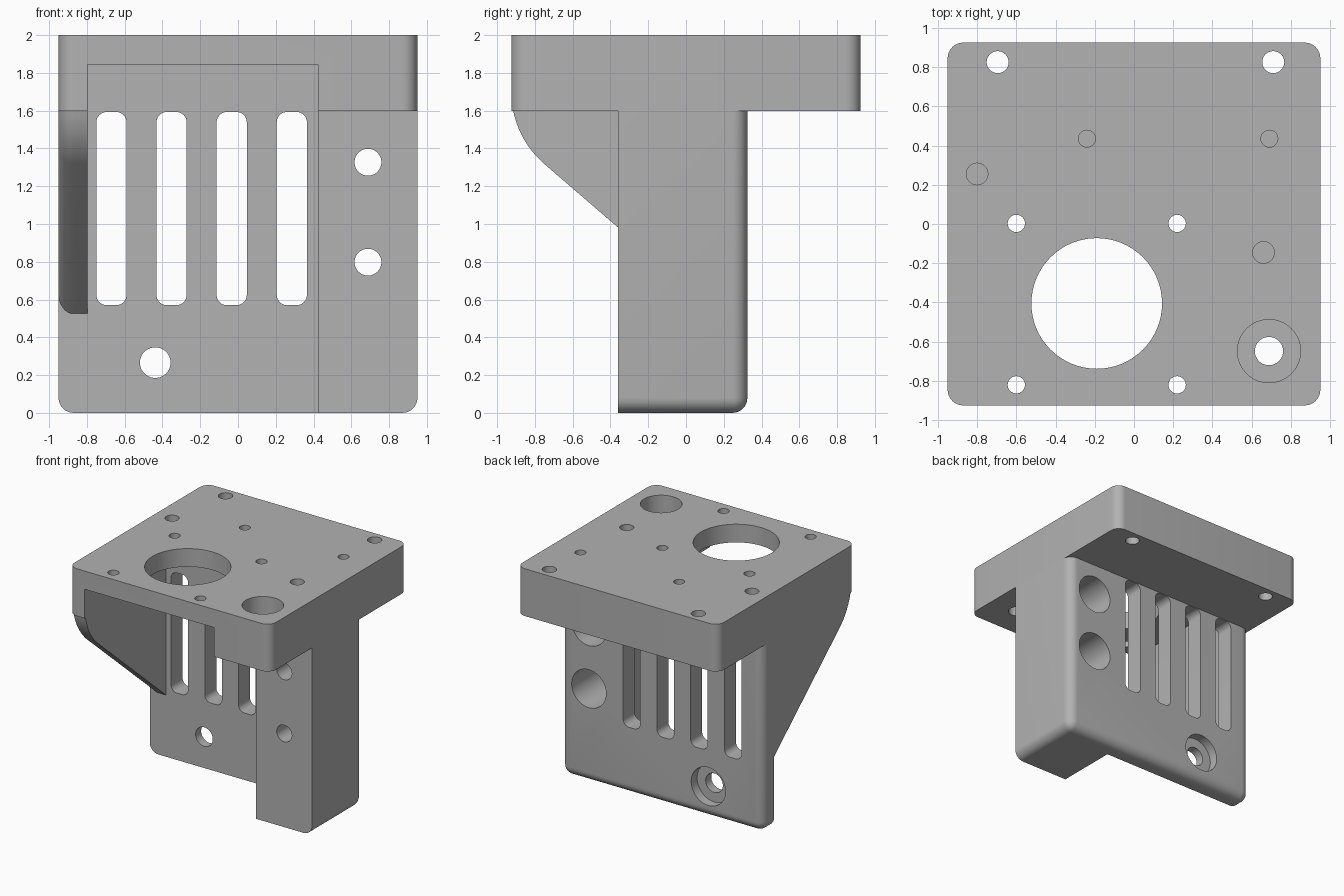
import bpy, bmesh, math

if "Cube" in bpy.data.objects:
    bpy.data.objects.remove(bpy.data.objects["Cube"])

grey = bpy.data.materials.new("light grey")
grey.diffuse_color = (0.445, 0.445, 0.445, 1)
grey.use_nodes = True
grey.node_tree.nodes["Principled BSDF"].inputs["Base Color"].default_value = grey.diffuse_color

R = 0.08            # outer fillet radius
WALL_Y = 0.17       # front face of the thin back wall
BACK = 0.325        # rear face of the upright
SEAT = 1.597        # underside of the top plate


def make(name, bm):
    bmesh.ops.recalc_face_normals(bm, faces=bm.faces[:])
    me = bpy.data.meshes.new(name)
    bm.to_mesh(me)
    bm.free()
    me.materials.append(grey)
    ob = bpy.data.objects.new(name, me)
    bpy.context.collection.objects.link(ob)
    return ob


def fillet(bm, rule, r, segs=8):
    edges = [e for e in bm.edges if rule(*[v.co for v in e.verts])]
    bmesh.ops.bevel(bm, geom=edges, offset=r, offset_type='OFFSET',
                    segments=segs, profile=0.5, affect='EDGES')


def box(name, lo, hi, rule=None, r=R):
    bm = bmesh.new()
    bmesh.ops.create_cube(bm, size=1)
    for v in bm.verts:
        v.co = [l if c < 0 else h for c, l, h in zip(v.co, lo, hi)]
    if rule:
        fillet(bm, rule, r)
    return make(name, bm)


def rod(r, axis, u, v, a, b):
    """Cylinder along y (u, v = x, z) or z (u, v = x, y) from a to b."""
    n = 64
    bm = bmesh.new()
    rings = []
    for t in (a, b):
        ring = []
        for i in range(n):
            w = 2 * math.pi * i / n
            p, q = u + r * math.cos(w), v + r * math.sin(w)
            ring.append(bm.verts.new((p, t, q) if axis == 'y' else (p, q, t)))
        rings.append(ring)
        bm.faces.new(ring)
    for i in range(n):
        j = (i + 1) % n
        bm.faces.new((rings[0][i], rings[0][j], rings[1][j], rings[1][i]))
    return make("cutter", bm)


def cut(ob, cutter):
    m = ob.modifiers.new("cut", 'BOOLEAN')
    m.operation, m.solver, m.object = 'DIFFERENCE', 'EXACT', cutter
    dg = bpy.context.evaluated_depsgraph_get()
    me = bpy.data.meshes.new_from_object(ob.evaluated_get(dg))
    ob.modifiers.clear()
    ob.data = me
    bpy.data.objects.remove(cutter)


def along(a, b, axis):
    return all(abs(a[i] - b[i]) < 1e-5 for i in range(3) if i != axis)


# Top plate with rounded vertical corners and an open pocket underneath
plate = box("top_plate", (-0.95, -0.925, SEAT), (0.95, 0.925, 2),
            lambda a, b: along(a, b, 2))
cut(plate, box("cutter", (-0.797, -1.2, 1.4), (0.423, WALL_Y, 1.845)))

# Plate holes: large opening, four fixing holes, rear holes, blind holes
cut(plate, rod(0.333, 'z', -0.19, -0.405, 1.3, 2.2))
for x in (-0.6, 0.22):
    for y in (0.003, -0.82):
        cut(plate, rod(0.044, 'z', x, y, 1.3, 2.2))
for x in (-0.695, 0.71):
    cut(plate, rod(0.056, 'z', x, 0.825, 1.3, 2.2))
for x, y, r in ((-0.24, 0.435, 0.043), (0.69, 0.435, 0.043),
                (-0.8, 0.255, 0.055), (0.66, -0.145, 0.055)):
    cut(plate, rod(r, 'z', x, y, 1.7, 2.2))
# Counterbored corner hole
cut(plate, rod(0.072, 'z', 0.688, -0.648, 1.3, 2.2))
cut(plate, rod(0.161, 'z', 0.688, -0.648, 1.75, 2.2))


# Upright: thin back wall with a thick block on the right
def upright_edges(a, b):
    if along(a, b, 2):
        return a.y > 0
    return a.z < 0.01 and b.z < 0.01 and (along(a, b, 1) or a.y > 0)


upright = box("upright", (-0.95, -0.36, 0), (0.95, BACK, SEAT), upright_edges)
cut(upright, box("cutter", (-1.2, -0.8, -0.5), (0.423, WALL_Y, 2.2)))

# Four vent slots
for i in range(4):
    x = -0.67 + 0.3183 * i
    cut(upright, box("cutter", (x - 0.08, 0, 0.57), (x + 0.08, 0.6, 1.593),
                     lambda a, b: along(a, b, 1), 0.055))

# Counterbored screw holes, opening to the rear
for x, z, r, seat in ((0.688, 1.327, 0.071, -0.2), (0.688, 0.798, 0.071, -0.2),
                      (-0.438, 0.266, 0.081, 0.245)):
    cut(upright, rod(r, 'y', x, z, -0.6, 0.6))
    cut(upright, rod(0.162, 'y', x, z, seat, 0.6))

# Side rib: arc running tangent into a slope, outer edge rounded
rad, cy, cz = 0.505, -0.42, 1.70
outline = [(WALL_Y, SEAT), (WALL_Y, 0.525)]
start, end = math.radians(229), math.pi + math.asin((cz - SEAT) / rad)
for i in range(15):
    w = start + (end - start) * i / 14
    outline.append((cy + rad * math.cos(w), cz + rad * math.sin(w)))
bm = bmesh.new()
sides = [[bm.verts.new((x, y, z)) for y, z in outline] for x in (-0.95, -0.797)]
for s in sides:
    bm.faces.new(s)
for i in range(len(outline)):
    j = (i + 1) % len(outline)
    bm.faces.new((sides[0][i], sides[0][j], sides[1][j], sides[1][i]))
bmesh.ops.recalc_face_normals(bm, faces=bm.faces[:])
fillet(bm, lambda a, b: a.x < -0.94 and b.x < -0.94
       and min(a.y, b.y) < WALL_Y - 0.01 and min(a.z, b.z) < SEAT - 0.001, R)
rib = make("side_rib", bm)

# Smooth fillets and bores, keep hard edges
for ob in (plate, upright, rib):
    bpy.ops.object.select_all(action='DESELECT')
    ob.select_set(True)
    bpy.context.view_layer.objects.active = ob
    bpy.ops.object.shade_smooth_by_angle(angle=math.radians(30))
